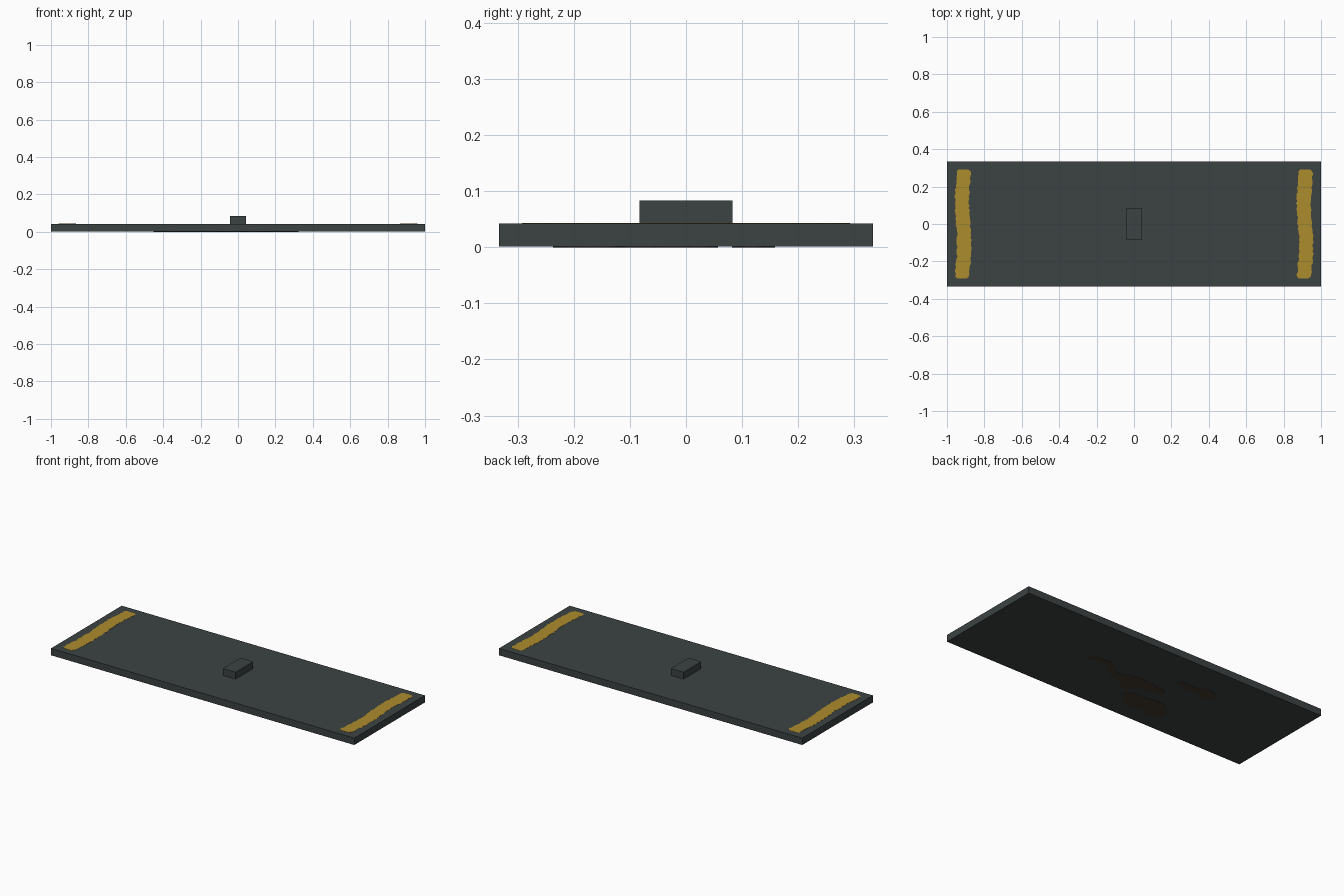
import bpy, bmesh, math, random

random.seed(4)
cube = bpy.data.objects.get("Cube")
if cube:
    bpy.data.objects.remove(cube, do_unlink=True)


def material(name, rgb):
    """Flat material from an sRGB 0-255 colour, stored as linear values."""
    lin = [((c / 255 + 0.055) / 1.055) ** 2.4 for c in rgb]
    mat = bpy.data.materials.new(name)
    mat.use_nodes = True
    mat.diffuse_color = (*lin, 1)
    mat.node_tree.nodes["Principled BSDF"].inputs["Base Color"].default_value = (*lin, 1)
    return mat


GREY = material("dark_slate", (60, 66, 66))
GOLD = material("worn_gold", (172, 140, 44))
RUST = material("dark_rust", (66, 55, 46))


def prism(name, outline, z0, z1, mat):
    """Vertical prism with the given plan outline."""
    bm = bmesh.new()
    base = bm.faces.new([bm.verts.new((x, y, z0)) for x, y in outline])
    top = bmesh.ops.extrude_face_region(bm, geom=[base])["geom"]
    bmesh.ops.translate(bm, vec=(0, 0, z1 - z0),
                        verts=[g for g in top if isinstance(g, bmesh.types.BMVert)])
    bmesh.ops.recalc_face_normals(bm, faces=bm.faces)
    mesh = bpy.data.meshes.new(name)
    bm.to_mesh(mesh)
    bm.free()
    mesh.materials.append(mat)
    obj = bpy.data.objects.new(name, mesh)
    bpy.context.collection.objects.link(obj)
    return obj


def box(name, hx, hy, z0, z1, mat):
    return prism(name, [(-hx, -hy), (hx, -hy), (hx, hy), (-hx, hy)], z0, z1, mat)


def rounded(points, rounds=2):
    """Soften a closed outline by repeated corner cutting."""
    for _ in range(rounds):
        cut = []
        for (ax, ay), (bx, by) in zip(points, points[1:] + points[:1]):
            cut += [(0.8 * ax + 0.2 * bx, 0.8 * ay + 0.2 * by),
                    (0.2 * ax + 0.8 * bx, 0.2 * ay + 0.8 * by)]
        points = cut
    return points


# Slab and the small raised block in its middle
SKIN = 0.001
box("slab", 1, 0.333, SKIN, 0.042, GREY)
box("centre_block", 0.042, 0.083, 0.042, 0.083, GREY)

# Worn, wavy paint stripe near each end
for name, cx in (("left_stripe", 0.914), ("right_stripe", -0.914)):
    inner, outer = [], []
    steps = 48
    for i in range(steps + 1):
        y = -0.292 + 0.584 * i / steps
        mid = cx - 0.006 * math.sin(y * 2 * math.pi / 0.45)
        half = 0.038 - (0.012 if i in (0, steps) else 0)
        inner.append((mid - half + random.uniform(-0.004, 0.004), y))
        outer.append((mid + half + random.uniform(-0.004, 0.004), y))
    prism(name, inner + outer[::-1], 0.042, 0.042 + SKIN, GOLD)

# Rust stains on the underside
stains = {
    "winding_stain": [(0.33, 0.0), (0.31, 0.05), (0.20, 0.06), (0.15, 0.01), (0.09, -0.01),
                      (0.03, 0.02), (-0.09, 0.03), (-0.14, 0.005), (-0.20, 0.01),
                      (-0.23, -0.03), (-0.15, -0.04), (-0.07, -0.05), (-0.06, -0.11),
                      (0.0, -0.11), (0.05, -0.06), (0.13, -0.05), (0.19, 0.02), (0.27, 0.01)],
    "broad_stain": [(-0.07, -0.12), (-0.17, -0.11), (-0.26, -0.10), (-0.34, -0.12),
                    (-0.37, -0.20), (-0.34, -0.24), (-0.20, -0.23), (-0.10, -0.22),
                    (-0.06, -0.17)],
    "small_stain": [(-0.20, 0.10), (-0.21, 0.14), (-0.30, 0.135), (-0.37, 0.16),
                    (-0.43, 0.155), (-0.46, 0.09), (-0.38, 0.08), (-0.29, 0.10)],
}
for name, outline in stains.items():
    prism(name, rounded(outline), 0, SKIN, RUST)
